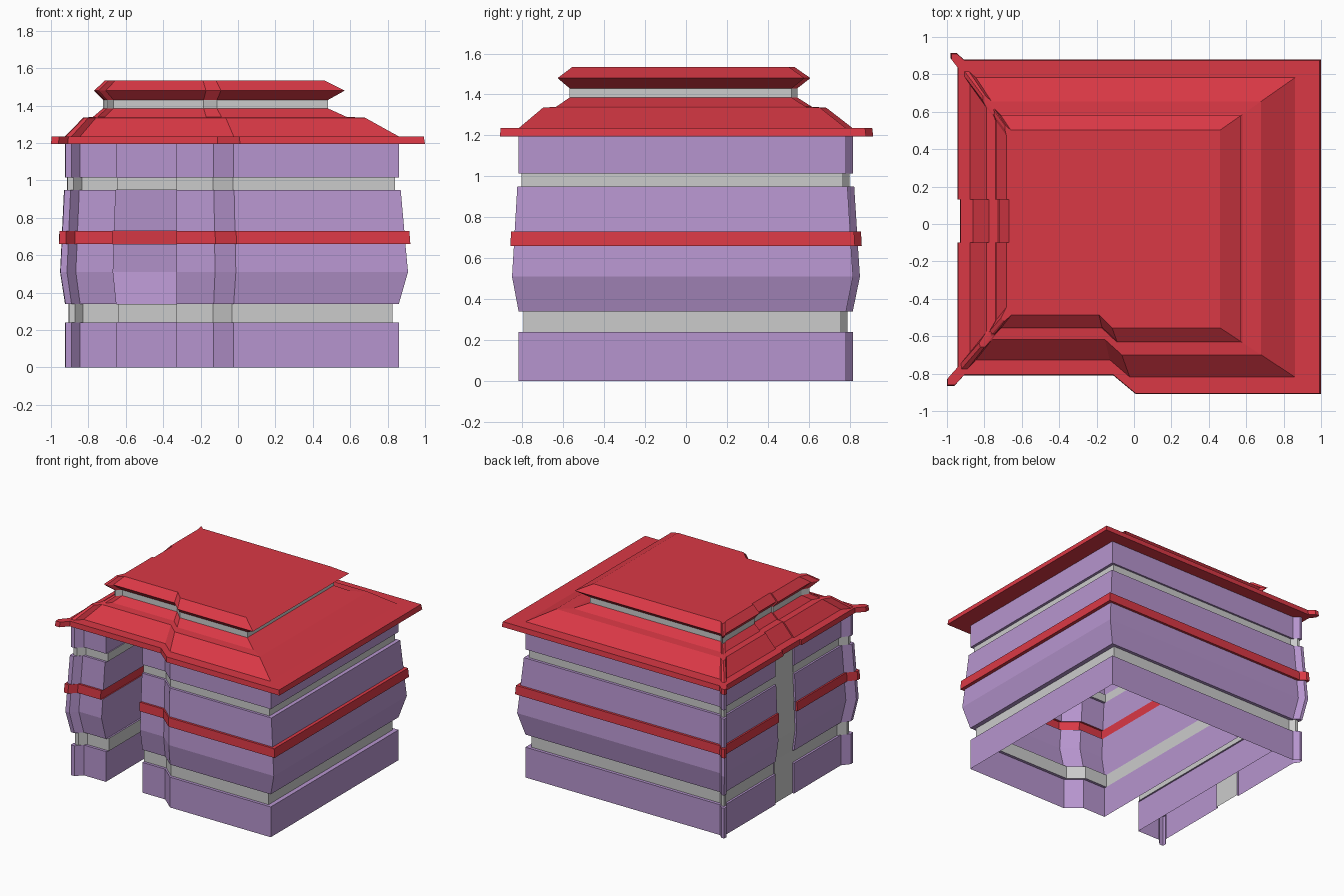
import bpy, bmesh

if "Cube" in bpy.data.objects:
    bpy.data.objects.remove(bpy.data.objects["Cube"])


def mat(name, rgb):
    m = bpy.data.materials.new(name)
    m.diffuse_color = (*rgb, 1)
    m.use_nodes = True
    m.node_tree.nodes["Principled BSDF"].inputs["Base Color"].default_value = m.diffuse_color
    return m


PURPLE = mat("lavender_wall", (0.47, 0.30, 0.62))
RED = mat("red_roof", (0.70, 0.04, 0.06))

# Plan outline, counter-clockwise: eave x, eave y, outward shift x, outward shift y.
# Spread 1 is the eave line, 0 the wall line, negative values step inwards.
step = [(-.11, -.81, .02, -.084), (.01, -.91, .033, -.092)]
right_side = [(1, -.91, .14, -.092), (1, .88, .14, .098)]
back_spur = [(-.91, .88, -.065, .098), (-.95, .915, -.068, .1), (-.98, .915, -.075, .1),
             (-.98, .885, -.075, .098), (-.945, .84, -.068, .095)]
notch_back = [(-.945, .13, -.068, 0), (-.93, .13, -.068, 0)]
notch_front = [(-.93, -.10, -.068, 0), (-.945, -.10, -.068, 0)]
front_spur = [(-.945, -.77, -.068, -.084), (-1, -.83, -.075, -.085), (-1, -.865, -.078, -.09),
              (-.96, -.865, -.07, -.09), (-.91, -.81, -.066, -.084)]
passage_right = [(-.33, .88, 0, .098), (-.33, -.81, 0, -.084)]
passage_left = [(-.70, -.81, -.05, -.084), (-.70, .88, -.05, .098)]

roof_path = step + right_side + back_spur + notch_back + notch_front + front_spur
main_wall = passage_right + step + right_side + back_spur + notch_back
side_wall = notch_front + front_spur + passage_left
panel_path = [notch_back[1], notch_front[0]]


def loft(name, paths, profile, material=None, closed=False, bottom=False, top=False):
    """Sweep a (spread, z) profile along plan paths."""
    bm = bmesh.new()
    for path in paths:
        rings = [[bm.verts.new((x + (s - 1) * dx, y + (s - 1) * dy, z)) for x, y, dx, dy in path]
                 for s, z in profile]
        n = len(path)
        for a, b in zip(rings, rings[1:]):
            for i in range(n if closed else n - 1):
                j = (i + 1) % n
                bm.faces.new((a[i], a[j], b[j], b[i]))
        if bottom:
            bm.faces.new(rings[0][::-1])
        if top:
            bm.faces.new(rings[-1])
    me = bpy.data.meshes.new(name)
    bm.to_mesh(me)
    bm.free()
    if material:
        me.materials.append(material)
    ob = bpy.data.objects.new(name, me)
    bpy.context.collection.objects.link(ob)
    return ob


# Wall tiers from the ground up
walls = [main_wall, side_wall]
loft("base_course", walls, [(0, 0), (0, .24), (-.25, .24)], PURPLE)
loft("lower_recess_band", walls, [(-.25, .24), (-.25, .34)])
loft("belly_wall", walls, [(-.25, .34), (0, .34), (.35, .51), (.25, .66)], PURPLE)
loft("red_belt", walls, [(.25, .66), (.44, .66), (.40, .73), (.21, .73)], RED)
loft("upper_wall", walls, [(.21, .73), (.07, .95), (-.15, .95)], PURPLE)
loft("upper_recess_band", walls, [(-.15, .95), (-.15, 1.015)])
loft("top_course", walls, [(-.15, 1.015), (0, 1.015), (0, 1.2)], PURPLE)

# Plain grey panel in the left wall
loft("left_panel", [panel_path],
     [(0, 0), (0, .34), (.35, .51), (.07, .95), (0, 1.015), (0, 1.2)])

# Roof: eave and two slopes, grey neck, flared cap
loft("roof_eave", [roof_path],
     [(1, 1.195), (.95, 1.235), (0, 1.235), (-1.29, 1.335), (-2, 1.34), (-2.71, 1.385)],
     RED, closed=True, bottom=True)
loft("roof_neck", [roof_path], [(-2.71, 1.385), (-2.71, 1.43)], closed=True)
loft("roof_cap", [roof_path], [(-2.71, 1.43), (-2.07, 1.48), (-2.86, 1.535)],
     RED, closed=True, top=True)
